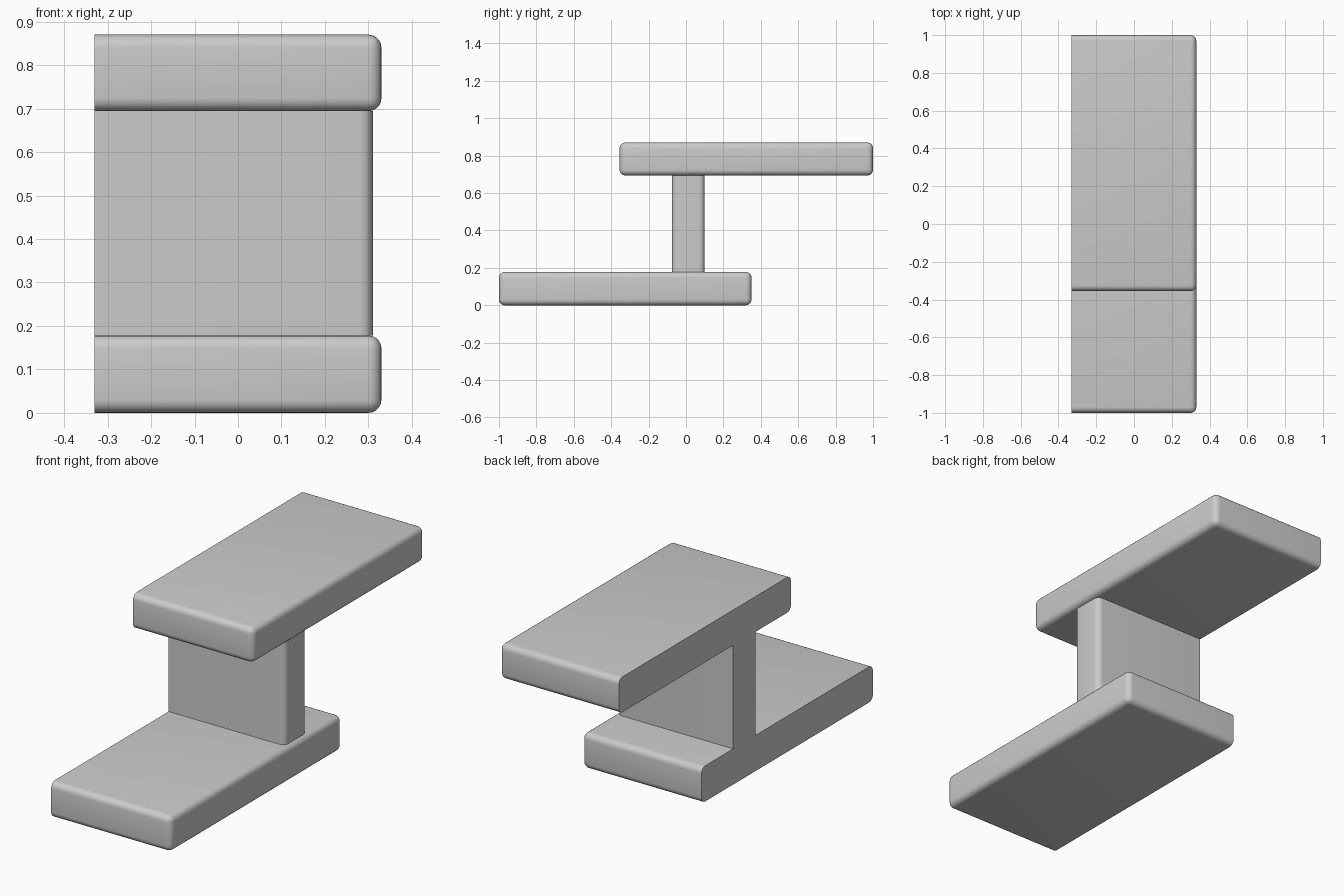
import bpy, bmesh, math

if "Cube" in bpy.data.objects:
    bpy.data.objects.remove(bpy.data.objects["Cube"])

grey = bpy.data.materials.new("plain grey")
grey.diffuse_color = (0.6, 0.6, 0.6, 1)
grey.use_nodes = True
grey.node_tree.nodes["Principled BSDF"].inputs["Base Color"].default_value = grey.diffuse_color


def block(name, x, y, z, radius, vertical_only=False):
    """Box between given limits, rounded everywhere except around the flat cut end at min x."""
    bm = bmesh.new()
    bmesh.ops.create_cube(bm, size=1)
    for v in bm.verts:
        v.co = [lim[0] if c < 0 else lim[1] for c, lim in zip(v.co, (x, y, z))]
    edges = []
    for e in bm.edges:
        a, b = e.verts
        at_cut = max(a.co.x, b.co.x) < x[0] + 1e-4
        vertical = abs(a.co.z - b.co.z) > 1e-4
        if not at_cut and (vertical or not vertical_only):
            edges.append(e)
    bmesh.ops.bevel(bm, geom=edges, offset=radius, offset_type='OFFSET',
                    segments=5, profile=0.5, affect='EDGES', clamp_overlap=True)
    bmesh.ops.recalc_face_normals(bm, faces=bm.faces)
    mesh = bpy.data.meshes.new(name)
    bm.to_mesh(mesh)
    bm.free()
    mesh.materials.append(grey)
    ob = bpy.data.objects.new(name, mesh)
    bpy.context.collection.objects.link(ob)
    bpy.ops.object.select_all(action='DESELECT')
    ob.select_set(True)
    bpy.context.view_layer.objects.active = ob
    bpy.ops.object.shade_smooth_by_angle(angle=math.radians(40))
    return ob


# Lower and upper slabs, offset in opposite directions
block("lower_slab", (-0.33, 0.33), (-1.0, 0.35), (0.0, 0.178), 0.03)
block("upper_slab", (-0.33, 0.33), (-0.355, 1.0), (0.694, 0.87), 0.03)
# Upright web joining them, rounded on its free end only
block("web", (-0.33, 0.31), (-0.075, 0.10), (0.178, 0.694), 0.03, vertical_only=True)
